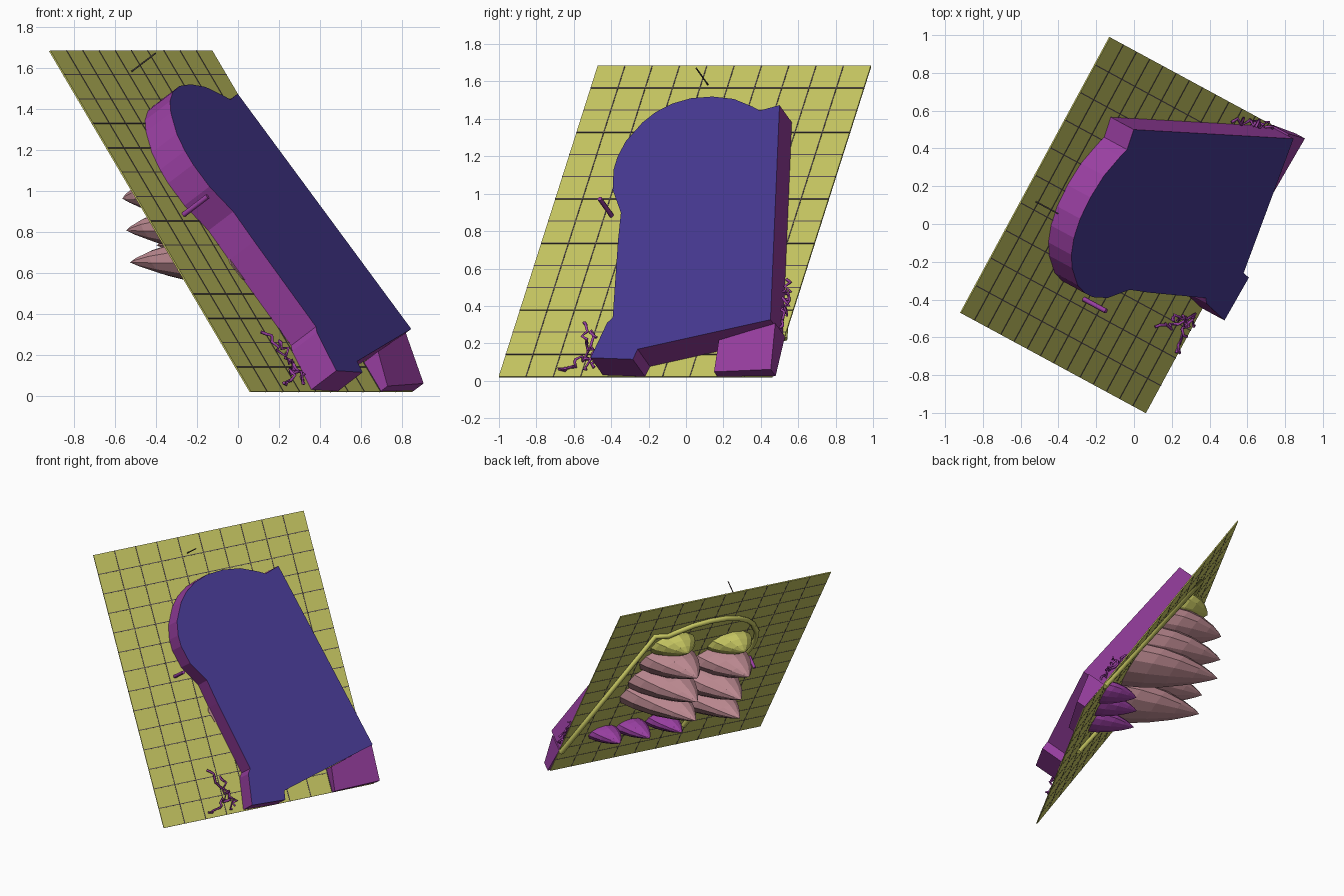
import bpy, bmesh, math, random
from mathutils import Matrix, Vector

if "Cube" in bpy.data.objects:
    bpy.data.objects.remove(bpy.data.objects["Cube"])

random.seed(4)
# panel frame: u across, v up the slope, n out of the front face
U = Vector((0.476, 0.88, 0)).normalized()
V = Vector((-0.486, 0.27, 0.831))
V = (V - U * V.dot(U)).normalized()
N = U.cross(V)
M = Matrix((U, V, N)).transposed().to_4x4()
M.translation = Vector((0.06, -1.0, 0.02))
W, H = 1.66, 2.0


def material(name, col):
    m = bpy.data.materials.new(name)
    m.diffuse_color = (*col, 1)
    m.use_nodes = True
    m.node_tree.nodes["Principled BSDF"].inputs["Base Color"].default_value = m.diffuse_color
    return m


OLIVE = material("olive", (0.56, 0.56, 0.12))
BLUE = material("blue", (0.06, 0.04, 0.28))
MAGENTA = material("magenta", (0.32, 0.05, 0.36))
PINK = material("pink", (0.5, 0.25, 0.28))
DARK = material("dark", (0.1, 0.08, 0.08))


def finish(name, bm, *mats):
    bmesh.ops.recalc_face_normals(bm, faces=bm.faces)
    me = bpy.data.meshes.new(name)
    bm.to_mesh(me)
    bm.free()
    ob = bpy.data.objects.new(name, me)
    for m in mats:
        me.materials.append(m)
    ob.matrix_world = M
    bpy.context.collection.objects.link(ob)
    return ob


def box(bm, lo, hi):
    c = [(a + b) / 2 for a, b in zip(lo, hi)]
    s = [b - a for a, b in zip(lo, hi)]
    bmesh.ops.create_cube(bm, size=1, matrix=Matrix.Translation(c) @ Matrix.Diagonal((*s, 1)))


def prism(name, pts, bottom, tops, *mats):
    bm = bmesh.new()
    lo = [bm.verts.new((a, b, bottom)) for a, b in pts]
    hi = [bm.verts.new((a, b, t)) for (a, b), t in zip(pts, tops)]
    bm.faces.new(lo)
    bm.faces.new(hi)
    for i in range(len(pts)):
        j = (i + 1) % len(pts)
        f = bm.faces.new((lo[i], lo[j], hi[j], hi[i]))
        f.material_index = len(mats) - 1
    return finish(name, bm, *mats)


def tube(name, pts, r, mat, res=1):
    cu = bpy.data.curves.new(name, 'CURVE')
    cu.dimensions = '3D'
    cu.bevel_depth = r
    cu.bevel_resolution = res
    cu.use_fill_caps = True
    sp = cu.splines.new('POLY')
    sp.points.add(len(pts) - 1)
    for p, q in zip(sp.points, pts):
        p.co = (*q, 1)
    ob = bpy.data.objects.new(name, cu)
    cu.materials.append(mat)
    ob.matrix_world = M
    bpy.context.collection.objects.link(ob)


def bowl_spike(name, tip, r, mat, sides=12):
    """Round-bottomed pointed leaf rising from the panel to its tip."""
    tip = Vector(tip)
    h = -tip.z
    base = Vector((tip.x + 0.17 * h, tip.y - 0.70 * h, 0.01))
    bm = bmesh.new()
    rings = []
    for t, k in ((0, 1), (0.25, 0.93), (0.5, 0.75), (0.75, 0.45), (0.92, 0.17)):
        c = base.lerp(tip, t)
        rings.append([bm.verts.new((c.x + r * k * math.cos(w), c.y + r * k * 0.8 * math.sin(w), c.z))
                      for w in (2 * math.pi * i / sides for i in range(sides))])
    top = bm.verts.new(tip)
    bm.faces.new(rings[0])
    for i in range(sides):
        j = (i + 1) % sides
        for p, q in zip(rings, rings[1:]):
            bm.faces.new((p[i], p[j], q[j], q[i]))
        bm.faces.new((rings[-1][i], rings[-1][j], top))
    finish(name, bm, mat)


# tiled panel
bm = bmesh.new()
box(bm, (0, 0, -0.004), (W, H, 0.004))
finish("tiled_panel", bm, OLIVE)

# thin tile joints
bm = bmesh.new()
for i in range(1, 10):
    a = i * W / 10
    box(bm, (a - 0.003, 0, -0.005), (a + 0.003, H, 0.006))
for i in range(1, 14):
    b = i * H / 14
    box(bm, (0, b - 0.003, -0.005), (W, b + 0.003, 0.006))
finish("tile_joints", bm, DARK)

# raised slab with arched head
outline = [(0.63, 0.01), (0.89, 0.0), (0.90, 0.065), (1.65, 0.255), (1.29, 1.635), (1.18, 1.60),
           (1.13, 1.625), (1.0, 1.675), (0.865, 1.69), (0.74, 1.68), (0.635, 1.645), (0.55, 1.59),
           (0.49, 1.523), (0.424, 1.40), (0.405, 1.30), (0.406, 1.22), (0.44, 1.09), (0.534, 0.943),
           (0.569, 0.77), (0.687, 0.268), (0.663, 0.235)]
prism("arched_slab", outline, 0.0, [0.17] * len(outline), BLUE, MAGENTA)

# wedge foot below the slab
prism("wedge_foot", [(1.33, 0.0), (1.68, 0.005), (1.66, 0.26), (1.33, 0.17)], 0.0,
      [0.05, 0.066, 0.13, 0.10], MAGENTA)

# moulding on the rear along the slab edge
tube("rear_moulding", [(a, b, -0.015) for a, b in outline[3:-1]], 0.02, OLIVE)

# leaf rows on the rear, two columns
for i, (ra, rb, la, lb, h, r) in enumerate((
        (1.08, 1.57, 0.59, 1.42, -0.17, 0.17), (1.056, 1.50, 0.61, 1.36, -0.34, 0.20),
        (1.055, 1.34, 0.68, 1.24, -0.44, 0.21), (1.056, 1.20, 0.68, 1.10, -0.51, 0.21))):
    mat = OLIVE if i == 0 else PINK
    bowl_spike(f"right_leaf_{i}", (ra, rb, h), r, mat)
    bowl_spike(f"left_leaf_{i}", (la, lb, h), r, mat)
for i, (a, b, h) in enumerate(((1.33, 0.52, -0.19), (1.12, 0.56, -0.22), (0.88, 0.58, -0.24))):
    bowl_spike(f"low_leaf_{i}", (a, b, h), 0.11, MAGENTA)

# pegs through the panel
tube("side_peg", [(0.375, 1.036, -0.1), (0.375, 1.036, 0.165)], 0.013, MAGENTA)
tube("top_pin", [(0.708, 1.877, 0), (0.708, 1.877, 0.163)], 0.004, DARK)


# curly vines at the lower corners
def vine(name, start, end, wob):
    s, e = Vector(start), Vector(end)
    pts = []
    for i in range(15):
        t = i / 14
        p = s.lerp(e, t)
        pts.append((p.x + random.uniform(-wob, wob), p.y + random.uniform(-wob, wob) * (t > 0),
                    p.z + random.uniform(-0.015, 0.02)))
    tube(name, pts, 0.008, MAGENTA)


for i, (s, e) in enumerate((((0.55, 0.03, 0.03), (0.42, 0.34, 0.03)),
                            ((0.58, 0.05, 0.03), (0.50, 0.26, 0.04)),
                            ((0.36, 0.04, 0.02), (0.56, 0.12, 0.03)))):
    vine(f"left_vine_{i}", s, e, 0.025)
for i, (s, e) in enumerate((((1.64, 0.28, 0.03), (1.59, 0.60, 0.03)),
                            ((1.65, 0.36, 0.04), (1.62, 0.52, 0.06)))):
    vine(f"right_vine_{i}", s, e, 0.02)
